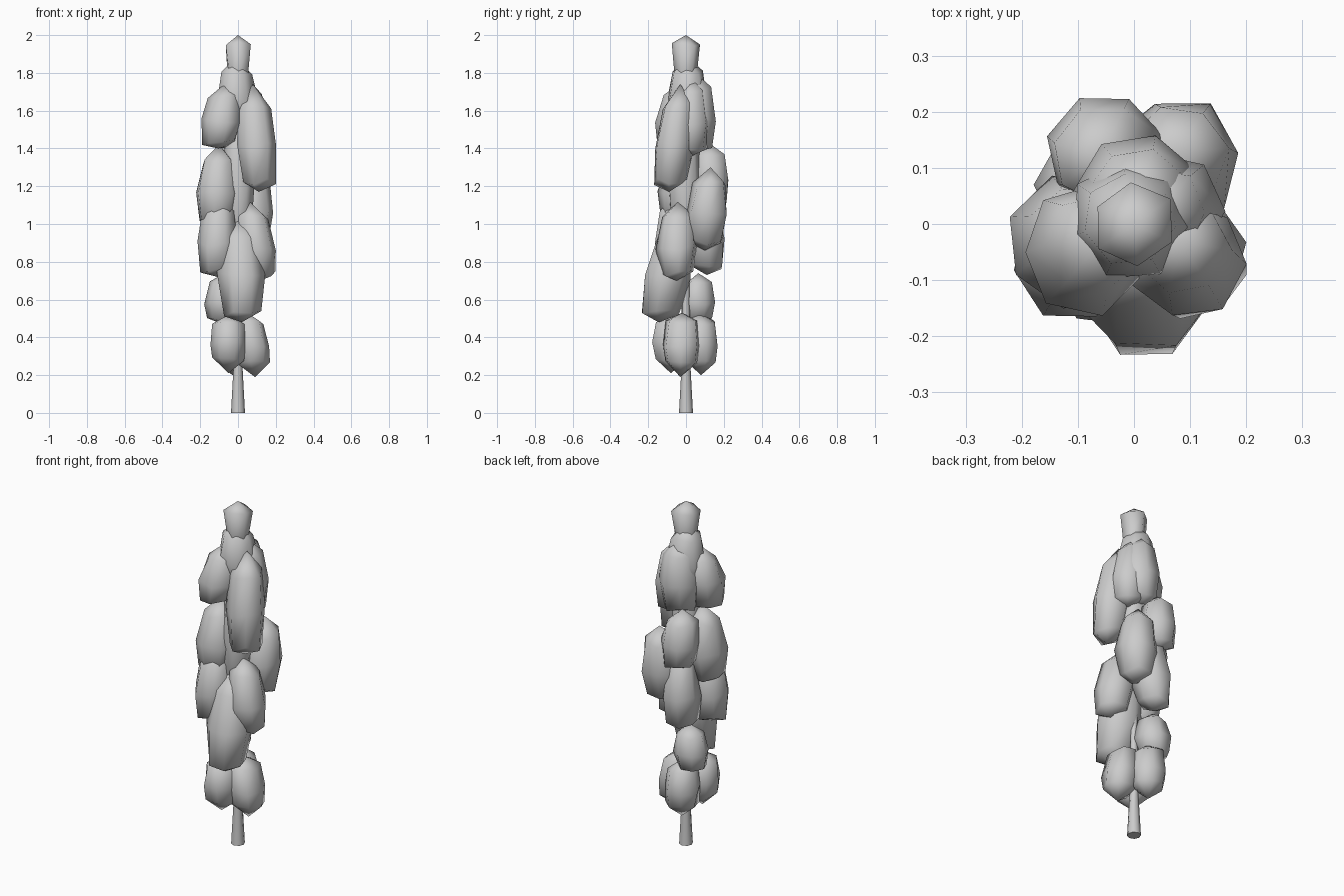
import bpy, bmesh, math, random

if "Cube" in bpy.data.objects:
    bpy.data.objects.remove(bpy.data.objects["Cube"])

random.seed(4)


def loft(name, rings, bottom=None, top=None):
    """Skin stacked rings of points, closing each end with a tip or a cap."""
    bm = bmesh.new()
    rows = [[bm.verts.new(p) for p in ring] for ring in rings]
    n = len(rows[0])
    for a, b in zip(rows, rows[1:]):
        for i in range(n):
            j = (i + 1) % n
            bm.faces.new((a[i], a[j], b[j], b[i]))
    for row, tip in ((rows[0], bottom), (rows[-1], top)):
        if tip is None:
            bm.faces.new(row)
        else:
            v = bm.verts.new(tip)
            for i in range(n):
                bm.faces.new((row[i], row[(i + 1) % n], v))
    bmesh.ops.recalc_face_normals(bm, faces=bm.faces)
    for f in bm.faces:
        f.smooth = len(f.verts) < 5
    me = bpy.data.meshes.new(name)
    bm.to_mesh(me)
    bm.free()
    ob = bpy.data.objects.new(name, me)
    bpy.context.collection.objects.link(ob)
    return ob


def clump(name, x0, y0, x1, y1, z0, z1, r,
          profile=((.09, .84), (.42, 1.04), (.80, .80)), n=7, jitter=.07):
    """Low-poly leaf clump leaning from (x0, y0) at its base to (x1, y1) at its top."""
    h = z1 - z0
    turn = random.uniform(0, math.tau)
    rings = []
    for t, k in profile:
        cx, cy = x0 + (x1 - x0) * t, y0 + (y1 - y0) * t
        ring = []
        for i in range(n):
            a = turn + math.tau * i / n
            q = r * k * random.uniform(1 - jitter, 1 + jitter)
            ring.append((cx + q * math.cos(a), cy + q * math.sin(a),
                         z0 + h * t + h * random.uniform(-.04, .04)))
        rings.append(ring)
    return loft(name, rings, (x0, y0, z0), (x1, y1, z1))


# Trunk
loft("trunk", [[(r * math.cos(math.tau * i / 8), r * math.sin(math.tau * i / 8), z)
                for i in range(8)]
               for z, r in ((0, .037), (.28, .022), (.9, .017), (1.6, .01))])

# Lowest leaf clumps, pointed underneath
LOW = ((.24, .92), (.5, 1.04), (.84, .86))
low_clumps = [
    (-.05, -.08, -.05, -.08, .21, .52, .097),
    (.09, -.03, .05, -.02, .19, .53, .097),
    (-.03, .08, -.03, .075, .20, .53, .097),
]
for i, c in enumerate(low_clumps):
    clump(f"low_leaf_clump_{i + 1}", *c, profile=LOW)

# Leaf clumps: base x, y, top x, y, bottom z, top z, radius
clumps = [
    (.02, -.145, .01, -.04, .48, 1.06, .12),
    (-.085, .065, -.07, .065, .47, .74, .095),
    (-.11, -.07, -.10, -.06, .72, 1.14, .105),
    (.12, -.05, .06, -.04, .70, 1.12, .105),
    (-.05, .11, -.02, .09, .73, 1.18, .105),
    (-.115, -.045, -.10, -.01, .97, 1.42, .11),
    (.07, .10, .08, .13, .86, 1.30, .11),
    (-.05, .14, -.06, .12, 1.09, 1.43, .105),
    (.11, -.09, .08, -.03, 1.17, 1.74, .105),
    (-.105, -.06, -.06, -.03, 1.40, 1.75, .11),
    (.00, .05, .01, .05, 1.38, 1.80, .11),
    (.07, .03, .04, .02, 1.36, 1.78, .10),
    (-.01, .01, -.01, .01, 1.50, 1.88, .105),
]
for i, c in enumerate(clumps):
    clump(f"leaf_clump_{i + 1:02d}", *c)

# Inner foliage and tree tip
clump("leaf_core", 0, -.01, 0, 0, .86, 1.65, .085)
clump("leaf_tip", 0, 0, 0, 0, 1.66, 2.0, .077,
      profile=((.15, .7), (.45, .78), (.84, .98)), n=6, jitter=.05)
